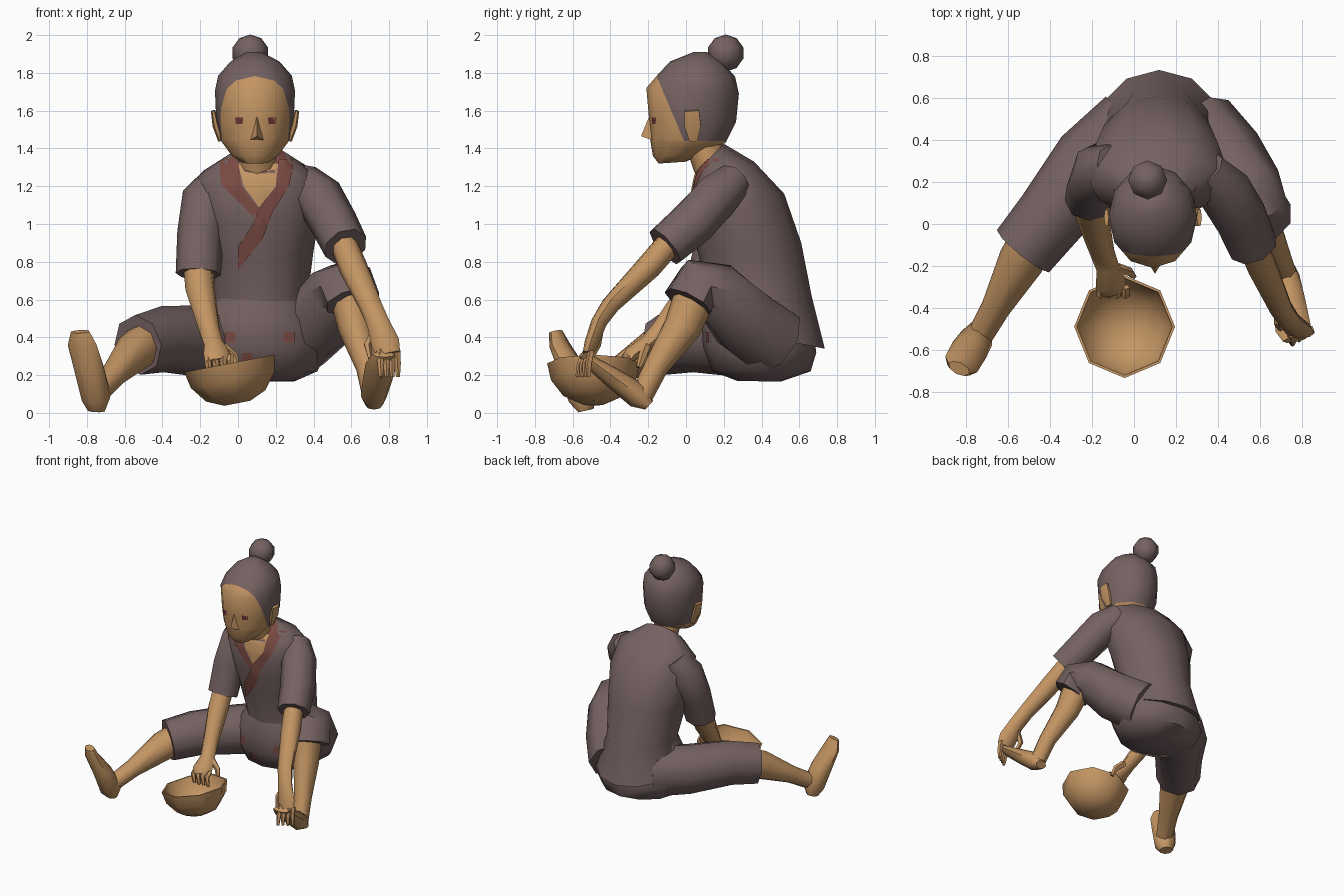
import bpy, bmesh, math
from mathutils import Vector, Matrix
from mathutils.bvhtree import BVHTree

if "Cube" in bpy.data.objects:
    bpy.data.objects.remove(bpy.data.objects["Cube"])


def material(name, rgb):
    m = bpy.data.materials.new(name)
    m.diffuse_color = (*rgb, 1)
    m.use_nodes = True
    m.node_tree.nodes["Principled BSDF"].inputs["Base Color"].default_value = m.diffuse_color
    return m


SKIN = material("warm_skin", (0.55, 0.30, 0.125))
CLOTH = material("dusky_cloth", (0.18, 0.122, 0.122))
RED = material("faded_red", (0.195, 0.068, 0.055))
EYE = material("dark_red_brown", (0.14, 0.035, 0.035))


def finish(name, bm, mats, angle=50, closed=True):
    if closed:
        bmesh.ops.recalc_face_normals(bm, faces=bm.faces[:])
    me = bpy.data.meshes.new(name)
    bm.to_mesh(me)
    tree = BVHTree.FromBMesh(bm)
    bm.free()
    for m in mats:
        me.materials.append(m)
    me.shade_smooth()
    me.set_sharp_from_angle(angle=math.radians(angle))
    bpy.context.collection.objects.link(bpy.data.objects.new(name, me))
    return tree


def loft(rings):
    """Skin a list of equal-length point rings and cap both ends."""
    bm = bmesh.new()
    vs = [[bm.verts.new(p) for p in r] for r in rings]
    n = len(vs[0])
    for a, b in zip(vs, vs[1:]):
        for i in range(n):
            j = (i + 1) % n
            bm.faces.new((a[i], a[j], b[j], b[i]))
    bm.faces.new(vs[0])
    bm.faces.new(vs[-1])
    return bm


def ellipse(c, u, v, n):
    return [c + u * math.cos(2 * math.pi * i / n) + v * math.sin(2 * math.pi * i / n)
            for i in range(n)]


def slices(data, n):
    """Rings from (cx, half width, front y, front z, back y, back z)."""
    out = []
    for cx, hx, yf, zf, yb, zb in data:
        f, b = Vector((cx, yf, zf)), Vector((cx, yb, zb))
        out.append(ellipse((f + b) / 2, Vector((hx, 0, 0)), (b - f) / 2, n))
    return out


def tube(name, pts, mat, ref=(0, 0, 1), n=8):
    """Limb through (x, y, z, side radius, up radius) points."""
    ref = Vector(ref)
    ps = [Vector(p[:3]) for p in pts]
    segs = [(b - a).normalized() for a, b in zip(ps, ps[1:])]
    rings = []
    for i, p in enumerate(ps):
        t = (segs[max(i - 1, 0)] + segs[min(i, len(segs) - 1)]).normalized()
        side = t.cross(ref).normalized()
        rings.append(ellipse(p, side * pts[i][3], side.cross(t) * pts[i][4], n))
    return finish(name, loft(rings), [mat])


def strip(name, left, right, tree, mat, lift=0.006, n=4, k=4):
    """Thin patch between two (x, z) lines, laid on a surface from the front."""
    def line(pts):
        out = []
        for a, b in zip(pts, pts[1:]):
            out += [Vector(a).lerp(Vector(b), i / n) for i in range(n)]
        return out + [Vector(pts[-1])]

    def land(p):
        z = p.y
        for _ in range(40):
            hit = tree.ray_cast(Vector((p.x, -3, z)), Vector((0, 1, 0)))[0]
            if hit:
                return hit + Vector((0, -lift, 0))
            z -= 0.01
        return Vector((p.x, 0, p.y))

    bm = bmesh.new()
    grid = [[bm.verts.new(land(a.lerp(b, i / k))) for i in range(k + 1)]
            for a, b in zip(line(left), line(right))]
    for r, s in zip(grid, grid[1:]):
        for i in range(k):
            bm.faces.new((r[i], s[i], s[i + 1], r[i + 1]))
    finish(name, bm, [mat], closed=False)


# Head: one loft, cut along the hairline so skin and hair meet in a clean edge
head = loft(slices([
    (.09, .07, -.145, 1.32, .0, 1.33), (.09, .125, -.175, 1.36, .08, 1.37),
    (.09, .18, -.19, 1.45, .21, 1.43), (.09, .205, -.195, 1.55, .265, 1.54),
    (.09, .212, -.21, 1.72, .28, 1.69), (.09, .195, -.15, 1.79, .26, 1.78),
    (.09, .13, -.085, 1.86, .19, 1.86), (.085, .04, .04, 1.91, .11, 1.91)], 12))
hair_n = Vector((0, .26, .11)).normalized()
hair_p = Vector((0, -.15, 1.77))
for co, no in ((hair_p, hair_n), (Vector((0, 0, 1.44)), Vector((0, 0, 1)))):
    bmesh.ops.bisect_plane(head, geom=head.verts[:] + head.edges[:] + head.faces[:],
                           plane_co=co, plane_no=no, dist=1e-4)
for f in head.faces:
    c = f.calc_center_median()
    f.material_index = int((c - hair_p).dot(hair_n) > 0 and c.z > 1.44)
head_tree = finish("head", head, [SKIN, CLOTH])

# Hair bun
bm = bmesh.new()
bmesh.ops.create_uvsphere(bm, u_segments=8, v_segments=5, radius=.098,
                          matrix=Matrix.Translation((.065, .21, 1.905)))
finish("hair_bun", bm, [CLOTH])

# Nose
bm = bmesh.new()
nv = [bm.verts.new(p) for p in ((.1, -.195, 1.57), (.065, -.18, 1.445),
                                (.135, -.18, 1.445), (.1, -.238, 1.465))]
for f in ((0, 1, 3), (0, 3, 2), (1, 2, 3), (0, 2, 1)):
    bm.faces.new([nv[i] for i in f])
finish("nose", bm, [SKIN])

# Ears and eyes
for s, side in ((-1, "right"), (1, "left")):
    tube(side + "_ear", [(.09 + s * .18, .04, 1.44, .015, .025),
                         (.09 + s * .207, .035, 1.52, .018, .05),
                         (.09 + s * .222, .03, 1.6, .012, .045)], SKIN, (0, 1, 0), 6)
    x = .093 + s * .087
    strip(side + "_eye", [(x - .022, 1.565), (x - .018, 1.53)],
          [(x + .022, 1.565), (x + .018, 1.53)], head_tree, EYE, .005, 1, 1)

# Neck
tube("neck", [(.1, .16, 1.22, .1, .09), (.1, .12, 1.33, .1, .09),
              (.09, .09, 1.45, .1, .1)], SKIN, (0, 1, 0))

# Jacket, its top cap forming the collar rim
jacket = loft(slices([
    (.11, .15, .05, 1.27, .2, 1.425), (.11, .32, .03, 1.18, .36, 1.33),
    (.11, .33, .03, 1.0, .52, 1.16), (.11, .29, .07, .82, .61, .9),
    (.12, .25, .1, .62, .665, .62), (.12, .31, .12, .46, .735, .34)], 12))
jacket.faces.ensure_lookup_table()
jacket.faces[-2].material_index = 1
jacket_tree = finish("jacket", jacket, [CLOTH, RED])

# Open neckline and crossed collar bands
strip("neckline", [(0, 1.32), (.03, 1.2), (.11, 1.09)],
      [(.22, 1.32), (.2, 1.2), (.115, 1.09)], jacket_tree, SKIN, .004)
strip("right_collar", [(-.1, 1.35), (-.09, 1.21), (.02, 1.1), (.08, 1.04)],
      [(-.0, 1.34), (.02, 1.2), (.08, 1.12), (.115, 1.08)], jacket_tree, RED)
strip("left_collar", [(.215, 1.34), (.2, 1.2), (.11, 1.08), (.08, 1.0), (0, .88)],
      [(.3, 1.35), (.27, 1.2), (.18, 1.06), (.13, .92), (0, .76)], jacket_tree, RED, .008)

# Trouser seat and front flap
seat_tree = finish("trouser_seat", loft(slices([
    (.13, .17, .27, .17, .5, .165), (.12, .3, .14, .22, .66, .22),
    (.12, .36, .09, .35, .69, .32), (.12, .33, .08, .5, .67, .45),
    (.12, .24, .11, .62, .63, .6)], 12)), [CLOTH])
for i, (x, z) in enumerate(((-.04, .4), (.27, .4), (.05, .29))):
    strip("red_patch_%d" % (i + 1), [(x - .028, z + .028), (x - .028, z - .028)],
          [(x + .028, z + .028), (x + .028, z - .028)], seat_tree, RED, .007, 1, 1)

# Trouser legs: one stretched out, one with the knee raised
tube("right_trouser_leg", [(.0, .46, .38, .2, .2), (-.2, .28, .38, .2, .19),
                           (-.4, .03, .39, .17, .175), (-.53, -.13, .36, .16, .16)], CLOTH)
tube("left_trouser_leg", [(.3, .46, .38, .2, .2), (.43, .31, .49, .2, .19),
                          (.53, .17, .64, .18, .16), (.58, .06, .67, .16, .15),
                          (.61, .01, .585, .16, .13)], CLOTH)

# Shins and feet
tube("right_shin", [(-.48, -.07, .38, .11, .11), (-.54, -.18, .33, .11, .11),
                    (-.66, -.4, .2, .07, .065), (-.75, -.56, .1, .06, .06)], SKIN)
tube("right_foot", [(-.75, -.53, .012, .05, .04), (-.75, -.545, .08, .08, .085),
                    (-.785, -.6, .22, .088, .07), (-.825, -.67, .36, .085, .045),
                    (-.835, -.69, .43, .055, .03)], SKIN, (-.45, -.9, 0))
tube("left_shin", [(.59, .04, .6, .1, .11), (.62, -.02, .45, .09, .1),
                   (.69, -.16, .24, .065, .065), (.72, -.24, .08, .06, .06)], SKIN, (0, 1, 0))
tube("left_foot", [(.72, -.195, .04, .045, .03), (.72, -.25, .09, .07, .07),
                   (.74, -.38, .18, .08, .055), (.76, -.5, .265, .085, .038),
                   (.77, -.55, .31, .06, .02)], SKIN)

# Sleeves
tube("right_sleeve", [(-.1, .28, 1.24, .09, .1), (-.17, .25, 1.13, .13, .14),
                      (-.2, .18, .95, .122, .12), (-.21, .11, .735, .12, .1)],
     CLOTH, (0, 1, 0))
tube("left_sleeve", [(.34, .26, 1.23, .1, .1), (.43, .16, 1.14, .13, .13),
                     (.51, .03, 1.0, .125, .13), (.57, -.11, .88, .12, .12)],
     CLOTH, (0, 1, 0))

# Forearms and palms
tube("right_forearm", [(-.21, .12, .78, .08, .08), (-.2, .04, .65, .08, .08),
                       (-.15, -.14, .43, .058, .055), (-.125, -.21, .36, .055, .045),
                       (-.11, -.29, .31, .075, .04), (-.1, -.32, .27, .065, .03)], SKIN)
tube("left_forearm", [(.55, -.07, .92, .07, .07), (.61, -.2, .77, .075, .07),
                      (.7, -.4, .57, .06, .05), (.74, -.46, .48, .06, .042),
                      (.78, -.5, .37, .075, .038), (.795, -.52, .31, .065, .028)],
     SKIN, (0, 1, 0))

# Fingers and thumbs
for i in range(4):
    x = -.16 + i * .04
    tube("right_finger_%d" % (i + 1), [(x, -.3, .3, .019, .02), (x, -.34, .27, .019, .019),
                                       (x + .01, -.335, .2, .012, .012)], SKIN, (1, 0, 0), 5)
    x = .755 + i * .03
    tube("left_finger_%d" % (i + 1), [(x - .005, -.525 + i * .008, .33, .019, .02),
                                      (x, -.56 + i * .015, .26, .018, .018),
                                      (x + .002, -.575 + i * .02, .19, .011, .011)],
         SKIN, (1, 0, 0), 5)
tube("right_thumb", [(-.08, -.21, .35, .025, .025), (-.02, -.23, .3, .022, .022),
                     (.0, -.25, .24, .013, .013)], SKIN, (0, 1, 0), 5)
tube("left_thumb", [(.73, -.46, .44, .025, .025), (.685, -.47, .36, .021, .021),
                    (.7, -.5, .29, .013, .013)], SKIN, (0, 1, 0), 5)

# Bowl: inner wall, rim and outer wall in one tilted profile
tilt = Matrix.Translation((-.045, -.49, .262)) @ Matrix.Rotation(-.19, 4, 'Y')
profile = [(.06, -.195), (.145, -.155), (.21, -.08), (.232, 0),
           (.245, 0), (.225, -.09), (.16, -.175), (.07, -.215)]
finish("bowl", loft([[tilt @ p for p in ellipse(Vector((0, 0, z)), Vector((r, 0, 0)).
                      copy(), Vector((0, r, 0)), 8)] for r, z in profile]), [SKIN])
